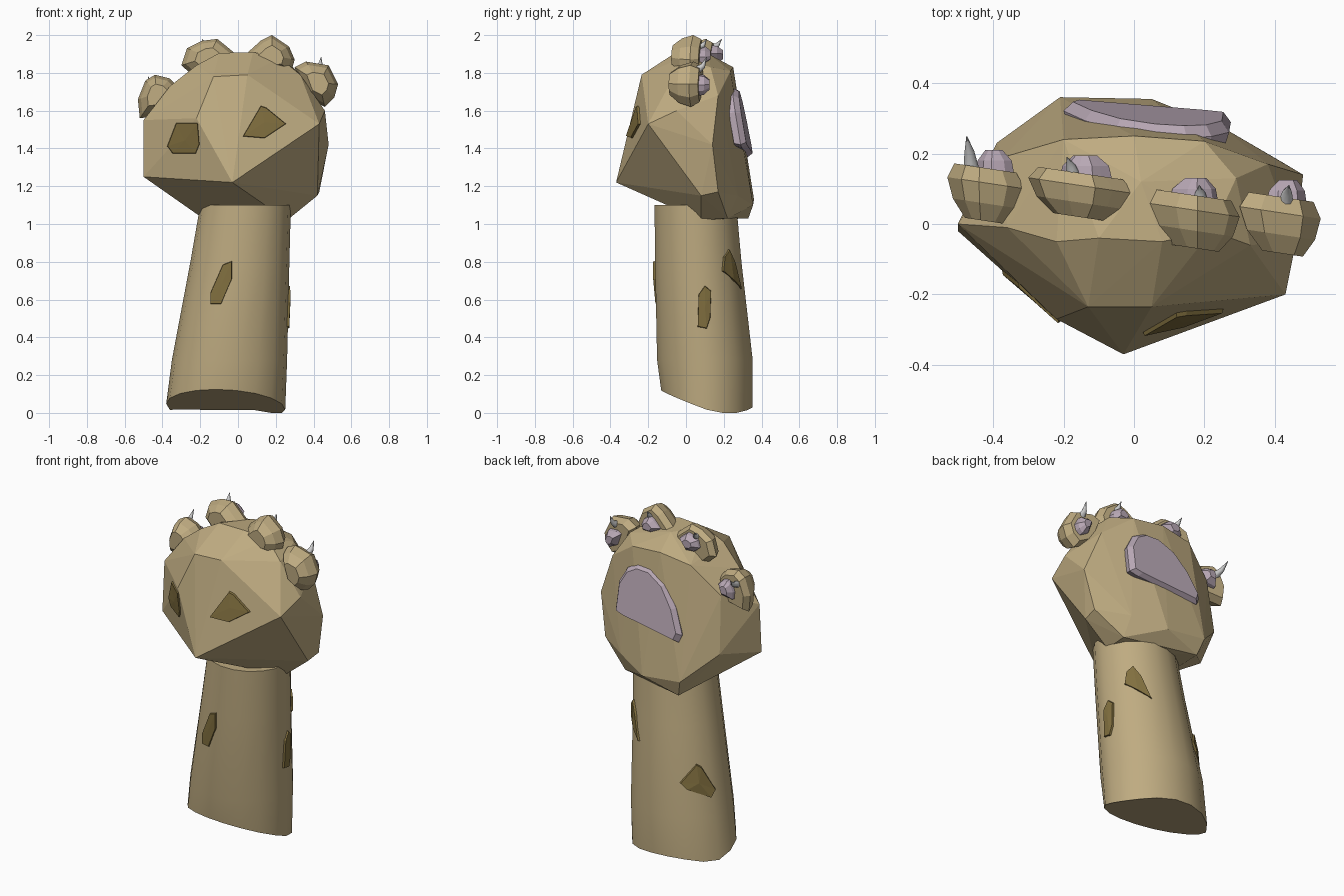
import bpy, bmesh
from math import cos, sin, pi
from mathutils import Vector
from mathutils.bvhtree import BVHTree

if "Cube" in bpy.data.objects:
    bpy.data.objects.remove(bpy.data.objects["Cube"])


def material(name, rgb):
    m = bpy.data.materials.new(name)
    m.diffuse_color = (*rgb, 1)
    m.use_nodes = True
    m.node_tree.nodes["Principled BSDF"].inputs["Base Color"].default_value = m.diffuse_color
    return m


FUR = material("fur", (0.52, 0.41, 0.22))
SPOT = material("spot", (0.22, 0.16, 0.05))
PAD = material("pad", (0.48, 0.39, 0.46))


def finish(name, bm, mat=None, smooth=None):
    bmesh.ops.recalc_face_normals(bm, faces=bm.faces)
    me = bpy.data.meshes.new(name)
    bm.to_mesh(me)
    bm.free()
    ob = bpy.data.objects.new(name, me)
    bpy.context.collection.objects.link(ob)
    if mat:
        me.materials.append(mat)
    if smooth:
        bpy.ops.object.select_all(action='DESELECT')
        ob.select_set(True)
        bpy.context.view_layer.objects.active = ob
        bpy.ops.object.shade_smooth_by_angle(angle=smooth)
    return ob


def hull(name, points, mat):
    bm = bmesh.new()
    for p in points:
        bm.verts.new(p)
    out = bmesh.ops.convex_hull(bm, input=bm.verts)
    junk = {g for g in out["geom_interior"] + out["geom_unused"] if isinstance(g, bmesh.types.BMVert)}
    bmesh.ops.delete(bm, geom=list(junk), context='VERTS')
    return finish(name, bm, mat)


def loft(name, rings, mat=None, smooth=None):
    bm = bmesh.new()
    vs = [[bm.verts.new(p) for p in r] for r in rings]
    n = len(vs[0])
    for a, b in zip(vs, vs[1:]):
        for i in range(n):
            j = (i + 1) % n
            bm.faces.new((a[i], a[j], b[j], b[i]))
    bm.faces.new(vs[0])
    bm.faces.new(vs[-1])
    return finish(name, bm, mat, smooth)


def scaled(outline, s, y, centre=None, tilt=0.0):
    n = len(outline)
    cx = sum(p[0] for p in outline) / n
    cz = sum(p[1] for p in outline) / n
    tx, tz = centre or (cx, cz)
    return [Vector((tx + (x - cx) * s, y + tilt * (x - cx) * s, tz + (z - cz) * s)) for x, z in outline]


# leg: tapering oval column with a slanted foot end
def leg_ring(cx, cy, rx, ry, z, slant=False):
    ring = []
    for i in range(18):
        a = 2 * pi * i / 18
        x, y = cx + rx * cos(a), cy + ry * sin(a)
        h = max(0.13 - 0.37 * (y + 0.13), 0.3 * (y - 0.22)) - 0.05 * x - 0.012
        ring.append((x, y, max(h, 0) if slant else z))
    return ring


leg = loft("leg", [leg_ring(-0.065, 0.11, 0.315, 0.245, 0, True),
                   leg_ring(-0.045, 0.10, 0.305, 0.257, 0.28),
                   leg_ring(0.01, 0.065, 0.262, 0.232, 0.80),
                   leg_ring(0.04, 0.05, 0.24, 0.22, 1.10)], FUR, 0.6)

# paw: faceted body
paw = hull("paw", [
    (-0.03, -0.37, 1.22), (0.43, -0.20, 1.53), (-0.22, -0.27, 1.56), (-0.13, -0.235, 1.78),
    (0.05, -0.235, 1.79), (-0.50, 0.00, 1.55), (-0.50, -0.02, 1.25), (-0.39, 0.23, 1.30),
    (-0.36, -0.01, 1.73), (-0.22, -0.05, 1.84), (-0.10, -0.04, 1.905), (0.08, -0.05, 1.91),
    (0.02, 0.12, 1.90), (0.22, -0.02, 1.88), (0.33, -0.06, 1.79), (0.46, -0.05, 1.60),
    (0.48, 0.14, 1.42), (0.42, 0.08, 1.15), (0.43, 0.17, 1.17), (0.26, 0.08, 1.02),
    (0.26, 0.22, 1.03), (-0.20, 0.05, 1.04), (-0.18, 0.33, 1.03), (-0.21, 0.36, 1.13),
    (0.05, 0.355, 1.10), (0.25, 0.275, 1.15), (-0.20, 0.24, 1.80), (0.00, 0.25, 1.83),
    (0.20, 0.235, 1.81), (0.38, 0.17, 1.68), (-0.37, 0.19, 1.64), (0.29, 0.13, 1.83)], FUR)

# palm pad: shallow bevelled slab on the slanted back of the paw
palm = [(0.27, 1.59), (0.275, 1.42), (0.22, 1.405), (-0.18, 1.355), (-0.20, 1.40),
        (-0.14, 1.54), (-0.05, 1.66), (0.06, 1.72), (0.15, 1.72), (0.22, 1.68)]


def palm_ring(s, lift):
    return [(p.x, 0.312 - 0.06 * p.x - 0.17 * (p.z - 1.53) + lift, p.z) for p in scaled(palm, s, 0)]


loft("palm_pad", [palm_ring(0.95, -0.06), palm_ring(1, -0.025), palm_ring(0.9, 0.005)], PAD)

# toes: outline, front and back depth, pad centre (x, z), claw base and tip
toes = [
    ([(-.52, 1.56), (-.53, 1.66), (-.49, 1.76), (-.44, 1.79), (-.36, 1.77), (-.31, 1.72), (-.36, 1.58)],
     0.01, 0.16, (-.40, 1.69), (-.46, .14, 1.72), (-.475, .25, 1.78)),
    ([(-.30, 1.84), (-.27, 1.93), (-.19, 1.97), (-.11, 1.98), (-.06, 1.94), (0, 1.89), (-.10, 1.76), (-.22, 1.77)],
     0.02, 0.145, (-.14, 1.90), (-.17, .12, 1.93), (-.19, .19, 1.98)),
    ([(.02, 1.88), (.12, 1.97), (.18, 2.0), (.27, 1.94), (.30, 1.87), (.28, 1.80), (.10, 1.79)],
     -0.07, 0.08, (.18, 1.895), (.19, .05, 1.93), (.185, .11, 1.98)),
    ([(.30, 1.83), (.36, 1.86), (.48, 1.84), (.53, 1.74), (.51, 1.67), (.46, 1.62), (.36, 1.67)],
     -0.085, 0.075, (.44, 1.74), (.43, .05, 1.81), (.44, .11, 1.885)),
]
for k, (outline, y0, y1, pad_at, base, tip) in enumerate(toes, 1):
    ym = y0 + 0.72 * (y1 - y0)
    hull(f"toe_{k}", scaled(outline, 0.5, y0, None, -.15) + scaled(outline, 0.84, y0 + 0.33 * (y1 - y0), None, -.15)
         + scaled(outline, 1, ym, None, -.15) + scaled(outline, 0.8, y1, None, -.15), FUR)
    hull(f"toe_pad_{k}", scaled(outline, 0.5, y1 - 0.02, pad_at)
         + scaled(outline, 0.44, y1 + 0.02, pad_at)
         + scaled(outline, 0.22, y1 + 0.05, pad_at), PAD)
    # claw: thin cone hooking upward
    base, tip = Vector(base), Vector(tip)
    mid = (base + tip) / 2 + Vector((0, 0.01, -0.01))
    d = (tip - base).normalized()
    u = d.cross(Vector((0, 0, 1))).normalized()
    v = d.cross(u)
    loft(f"claw_{k}", [[c + r * (u * cos(i * pi / 4) + v * sin(i * pi / 4)) for i in range(8)]
                       for c, r in ((base, 0.025), (mid, 0.014), (tip, 0.001))], None, 0.8)


# spots: outlines projected on to a part along a view direction
def spot(name, target, outline, view):
    view = Vector(view).normalized()
    right = Vector((view.y, -view.x, 0))
    tree = BVHTree.FromPolygons([v.co for v in target.data.vertices],
                                [p.vertices for p in target.data.polygons])
    mid = [sum(c) / len(outline) for c in zip(*outline)]
    bm = bmesh.new()

    def place(u, w, lift):
        start = right * u + Vector((0, 0, w)) - view * 3
        hit, normal, _, _ = tree.ray_cast(start, view)
        return bm.verts.new((hit if hit else start + view * 2.75) - view * lift)

    low = [place(u, w, -0.02) for u, w in outline]
    top = [place(mid[0] + (u - mid[0]) * .92, mid[1] + (w - mid[1]) * .92, 0.012) for u, w in outline]
    peak = place(*mid, 0.014)
    for i in range(len(low)):
        j = (i + 1) % len(low)
        bm.faces.new((low[i], low[j], top[j], top[i]))
        bm.faces.new((top[i], top[j], peak))
    bm.faces.new(low)
    finish(name, bm, SPOT)


spot("paw_spot_left", paw, [(-.38, 1.41), (-.35, 1.37), (-.22, 1.37), (-.20, 1.42),
                            (-.21, 1.54), (-.33, 1.54)], (0, 1, 0))
spot("paw_spot_right", paw, [(.02, 1.46), (.12, 1.63), (.15, 1.62), (.26, 1.53), (.14, 1.45)], (0, 1, 0))
spot("leg_spot_front", leg, [(-.15, .57), (-.15, .63), (-.08, .79), (-.03, .81),
                             (-.03, .71), (-.09, .57)], (0, 1, 0))
spot("leg_spot_side", leg, [(.06, .45), (.065, .63), (.10, .68), (.135, .65),
                            (.13, .50), (.11, .44)], (-1, 0, 0))
spot("leg_spot_back_right", leg, [(-.03, .75), (-.02, .83), (.02, .87), (.07, .80),
                                  (.13, .65), (.05, .70)], (-1, -1, 0))
spot("leg_spot_back_left", leg, [(-.10, .48), (0, .59), (.03, .57), (.115, .42),
                                 (.085, .38), (-.06, .44)], (1, -1, 0))
